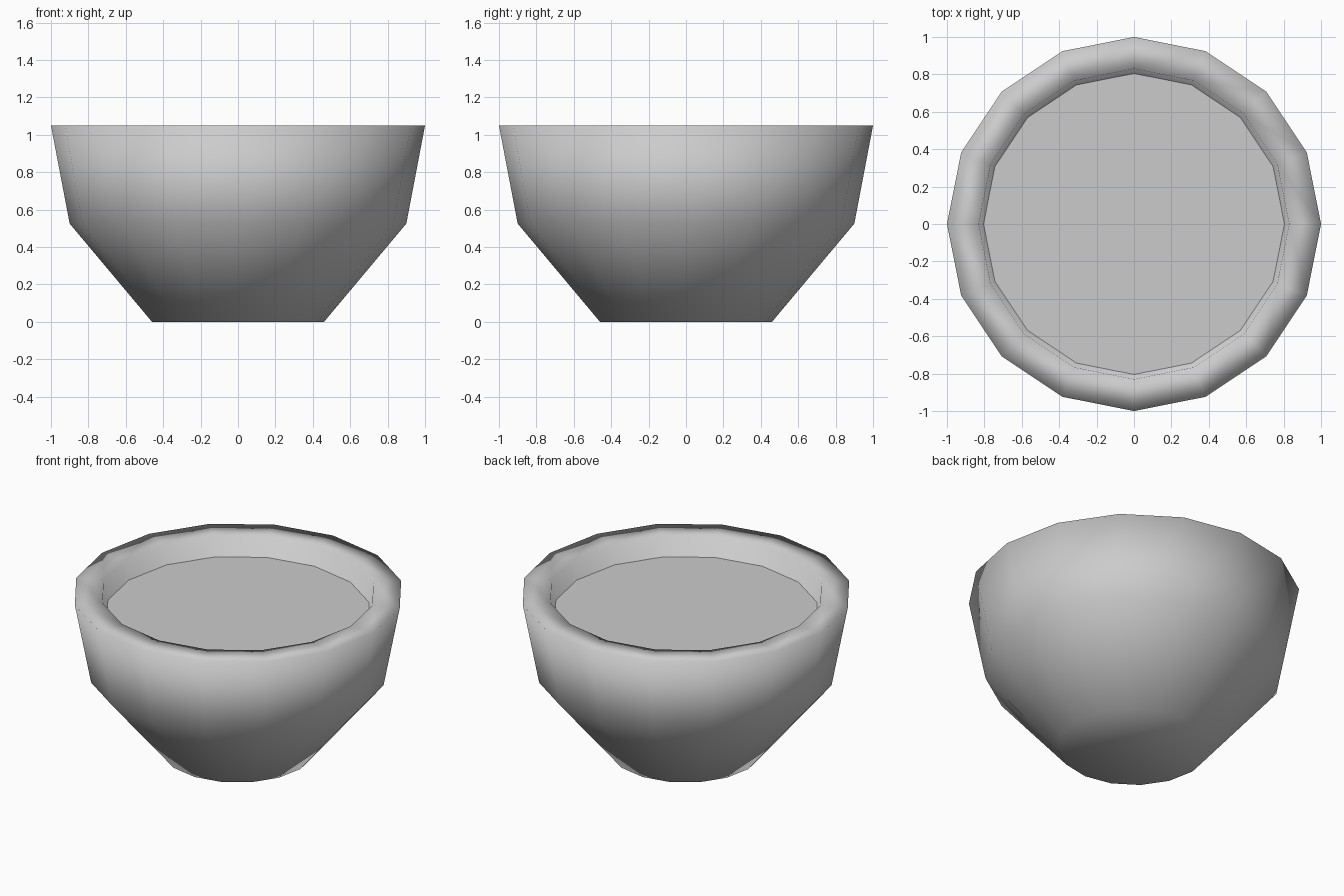
import bpy, bmesh
from math import cos, sin, tau

if "Cube" in bpy.data.objects:
    bpy.data.objects.remove(bpy.data.objects["Cube"])

SIDES = 16


def lathe(name, profile, smooth):
    """Revolve (radius, height) points, capping both ends."""
    bm = bmesh.new()
    rings = [[bm.verts.new((r * cos(tau * i / SIDES), r * sin(tau * i / SIDES), z))
              for i in range(SIDES)] for r, z in profile]
    for a, b in zip(rings, rings[1:]):
        for i in range(SIDES):
            j = (i + 1) % SIDES
            bm.faces.new((a[i], a[j], b[j], b[i]))
    bm.faces.new(rings[0][::-1])
    bm.faces.new(rings[-1])
    for f in bm.faces:
        f.smooth = smooth
    mesh = bpy.data.meshes.new(name)
    bm.to_mesh(mesh)
    bm.free()
    obj = bpy.data.objects.new(name, mesh)
    bpy.context.collection.objects.link(obj)
    return obj


# Thick-walled bowl: outside, rim, then inside down to the inner floor
lathe("bowl", [(0.46, 0), (0.90, 0.525), (1.0, 1.05),
               (0.83, 1.05), (0.74, 0.59), (0.385, 0.16)], True)

# Flat surface of the contents, just below the rim
bpy.ops.mesh.primitive_circle_add(vertices=SIDES, radius=0.807, fill_type='NGON',
                                  location=(0, 0, 0.92))
bpy.context.object.name = "contents_surface"
